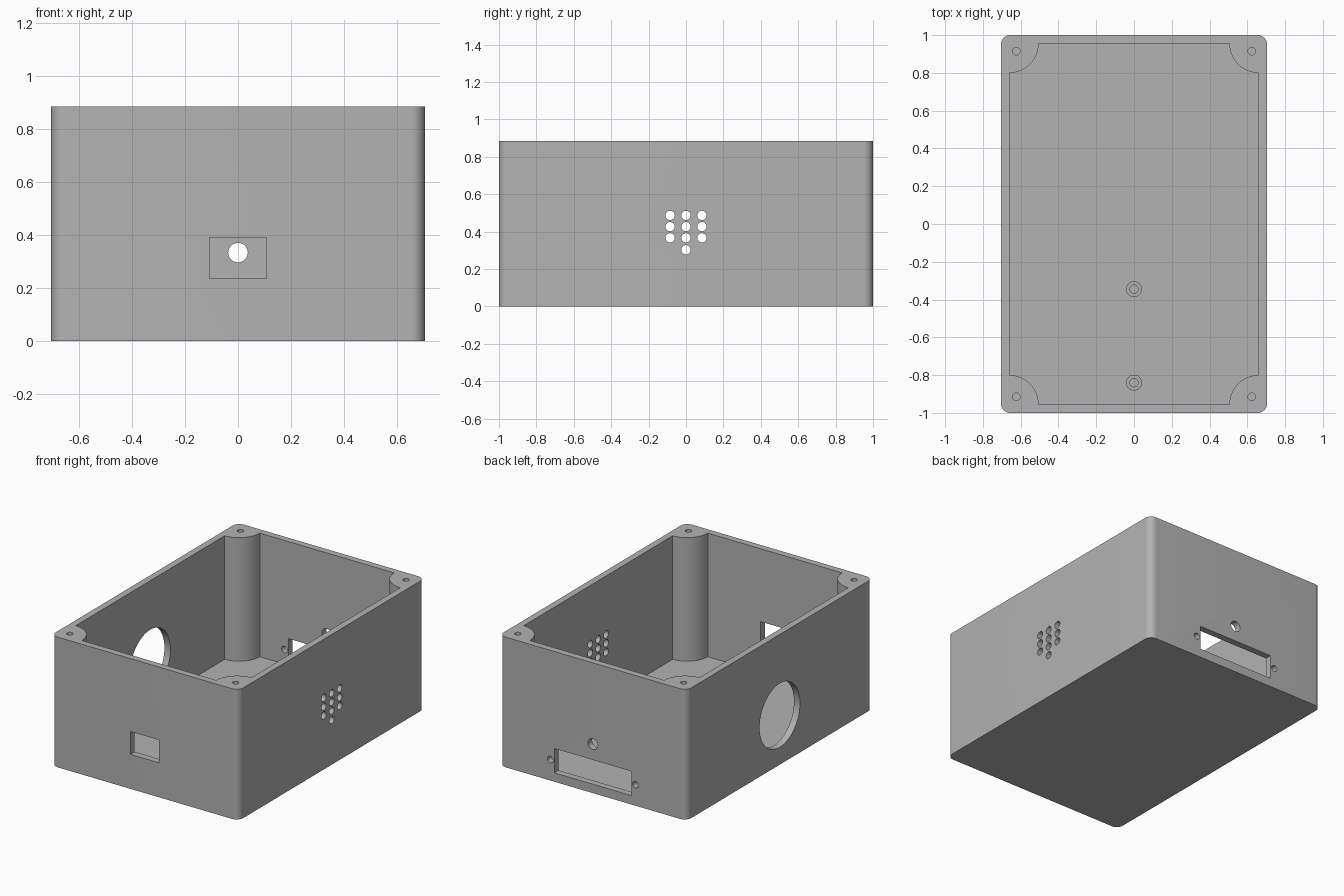
import bpy, bmesh
from math import cos, sin, pi, radians
from mathutils import Matrix

if "Cube" in bpy.data.objects:
    bpy.data.objects.remove(bpy.data.objects["Cube"])

HX, HY, H = 0.705, 1.0, 0.885     # half width, half depth, height
WALL, FLOOR = 0.045, 0.045
IX, IY = HX - WALL, HY - WALL     # cavity half sizes
CORNERS = [(1, 1), (-1, 1), (-1, -1), (1, -1)]

grey = bpy.data.materials.new("plain grey")
grey.diffuse_color = (0.45, 0.45, 0.45, 1)
grey.use_nodes = True
grey.node_tree.nodes["Principled BSDF"].inputs["Base Color"].default_value = grey.diffuse_color


def new_object(name, bm):
    bmesh.ops.recalc_face_normals(bm, faces=bm.faces)
    mesh = bpy.data.meshes.new(name)
    bm.to_mesh(mesh)
    bm.free()
    mesh.materials.append(grey)
    ob = bpy.data.objects.new(name, mesh)
    bpy.context.collection.objects.link(ob)
    return ob


def prism(name, outline, z0, z1):
    bm = bmesh.new()
    face = bm.faces.new([bm.verts.new((x, y, z0)) for x, y in outline])
    top = bmesh.ops.extrude_face_region(bm, geom=[face])["geom"]
    bmesh.ops.translate(bm, vec=(0, 0, z1 - z0),
                        verts=[v for v in top if isinstance(v, bmesh.types.BMVert)])
    return new_object(name, bm)


def add_cylinder(bm, centre, radius, length, axis="Z", seg=32):
    turn = {"X": Matrix.Rotation(pi / 2, 4, "Y"),
            "Y": Matrix.Rotation(pi / 2, 4, "X"), "Z": Matrix()}[axis]
    bmesh.ops.create_cone(bm, cap_ends=True, segments=seg, radius1=radius, radius2=radius,
                          depth=length, matrix=Matrix.Translation(centre) @ turn)


def add_box(bm, centre, size):
    bmesh.ops.create_cube(bm, size=1, matrix=Matrix.Translation(centre) @ Matrix.Diagonal((*size, 1)))


def arc(cx, cy, r, a0, a1, n):
    steps = [radians(a0 + (a1 - a0) * i / n) for i in range(n + 1)]
    return [(cx + r * cos(a), cy + r * sin(a)) for a in steps]


# Enclosure block with rounded vertical edges
R = 0.05
outer = []
for i, (sx, sy) in enumerate(CORNERS):
    outer += arc(sx * (HX - R), sy * (HY - R), R, 90 * i, 90 * i + 90, 10)
enclosure = prism("enclosure", outer, 0, H)

# Cavity whose corners curve inward, leaving the four screw posts
inner = []
for i, (sx, sy) in enumerate(CORNERS):
    inner += arc(sx * IX, sy * IY, 0.155, 270 + 90 * i, 180 + 90 * i, 16)
cavity = prism("cavity_cutter", inner, FLOOR, H + 0.1)

# Openings through the walls and blind screw holes
bm = bmesh.new()
add_box(bm, (0, -HY, 0.312), (0.216, 0.2, 0.155))             # front port
add_box(bm, (0, HY, 0.143), (0.58, 0.2, 0.165))               # rear connector slot
for x in (-0.32, 0.32):
    add_cylinder(bm, (x, HY, 0.143), 0.022, 0.2, "Y", 24)     # connector screws
add_cylinder(bm, (0, HY, 0.333), 0.037, 0.2, "Y")             # rear cable hole
add_cylinder(bm, (-HX, 0, 0.335), 0.217, 0.2, "X", 64)        # large left opening
vents = [(y, z) for y in (-0.085, 0, 0.085) for z in (0.487, 0.427, 0.367)] + [(0, 0.303)]
for y, z in vents:
    add_cylinder(bm, (HX, y, z), 0.025, 0.2, "X", 24)         # vent holes
for sx, sy in CORNERS:
    add_cylinder(bm, (sx * 0.623, sy * 0.915, H), 0.02, 0.6, "Z", 24)
openings = new_object("openings_cutter", bm)

for cutter in (cavity, openings):
    mod = enclosure.modifiers.new("cut", "BOOLEAN")
    mod.operation, mod.solver, mod.object = "DIFFERENCE", "EXACT", cutter
    bpy.context.view_layer.objects.active = enclosure
    bpy.ops.object.modifier_apply(modifier=mod.name)
    bpy.data.objects.remove(cutter)

# Hollow standoffs on the floor
parts = [enclosure]
for name, y in (("middle_standoff", -0.345), ("front_standoff", -0.84)):
    profile = [(0, FLOOR), (0.022, FLOOR), (0.022, 0.12), (0.042, 0.12), (0.042, FLOOR - 0.01)]
    bm = bmesh.new()
    vs = [bm.verts.new((r, 0, z)) for r, z in profile]
    es = [bm.edges.new(pair) for pair in zip(vs, vs[1:])]
    bmesh.ops.spin(bm, geom=vs + es, cent=(0, 0, 0), axis=(0, 0, 1), angle=2 * pi, steps=32)
    bmesh.ops.remove_doubles(bm, verts=bm.verts, dist=1e-5)
    ob = new_object(name, bm)
    ob.location.y = y
    parts.append(ob)

# Smooth curved walls, crisp edges
bpy.ops.object.select_all(action="DESELECT")
for ob in parts:
    ob.select_set(True)
bpy.context.view_layer.objects.active = enclosure
bpy.ops.object.shade_smooth_by_angle(angle=radians(30))
